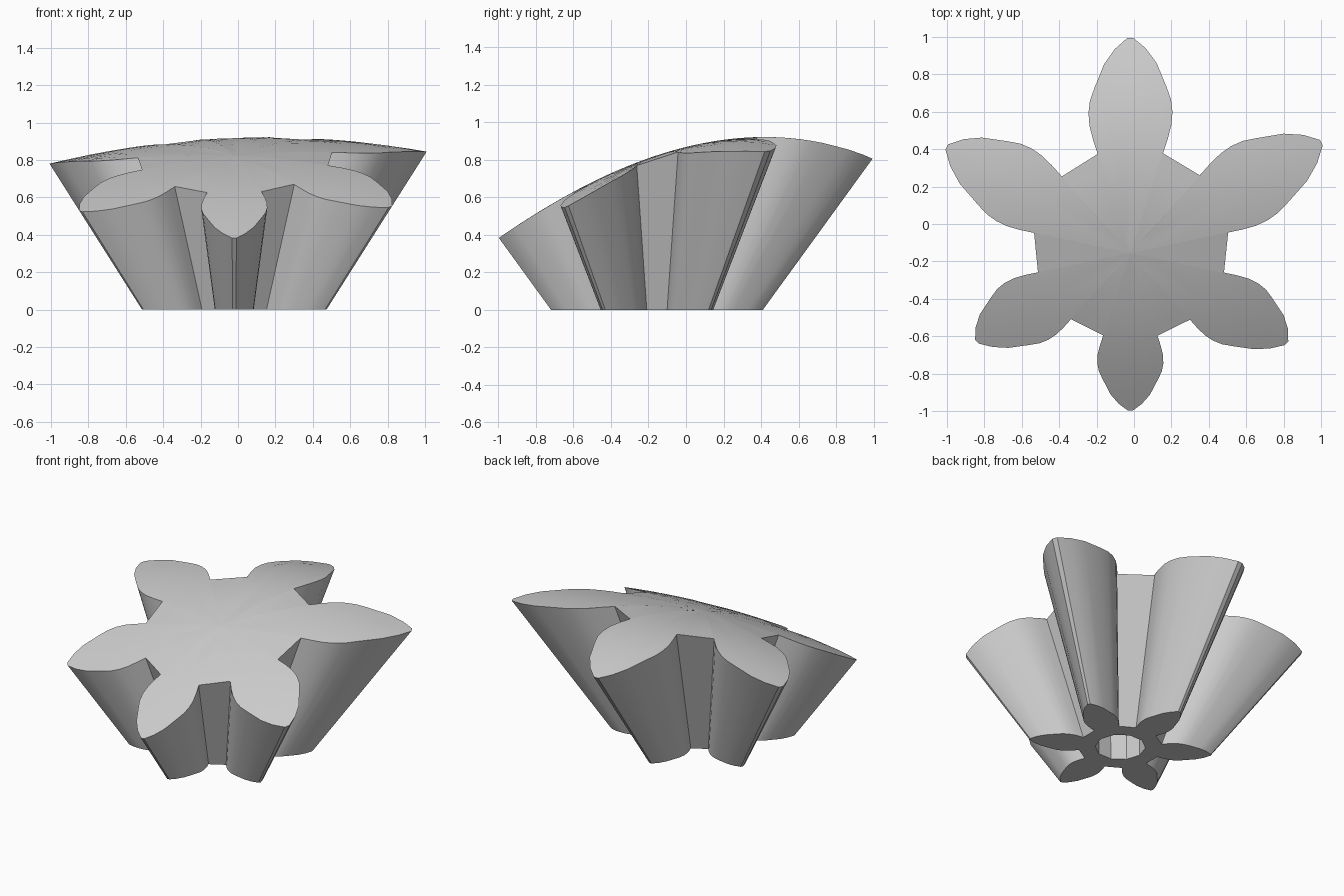
import bpy, bmesh, math
from mathutils import Vector, Matrix

cube = bpy.data.objects.get("Cube")
if cube:
    bpy.data.objects.remove(cube)

CENTRE = Vector((-0.02, -0.155))   # axis of the flared body
FLARE = 1.285                      # growth of the cross-section per unit height
HOLE_SIDES = 10

# Half of one petal, from notch corner to tip, at the base
HALF_PETAL = [(0.079, 0.245), (0.092, 0.28), (0.101, 0.315), (0.104, 0.348),
              (0.101, 0.38), (0.091, 0.413), (0.067, 0.484), (0.04, 0.53), (0.008, 0.565)]


def crown_height(x, y):
    """Tilted, gently domed top surface."""
    return (0.867 + 0.245 * y - 0.274 * y ** 2 - 0.034 * y ** 3
            + 0.025 * x - 0.105 * x ** 2 + 0.0165 * x * y)


def crown_point(p):
    """Follow the flare upward from base point p until it meets the dome."""
    z = 0.8
    for _ in range(40):
        q = CENTRE + p * (1 + FLARE * z)
        z = crown_height(q.x, q.y)
    return (q.x, q.y, z)


def ring_edges(verts):
    return [bm.edges.get((a, b)) or bm.edges.new((a, b))
            for a, b in zip(verts, verts[1:] + verts[:1])]


def skin(lower, upper):
    n = len(lower)
    for i in range(n):
        j = (i + 1) % n
        bm.faces.new((lower[i], lower[j], upper[j], upper[i]))


# Six-petal outline
petal = [Vector(p) for p in HALF_PETAL]
petal += [Vector((-p.x, p.y)) for p in reversed(petal)]
outline = [Matrix.Rotation(math.radians(60 * k), 2) @ p for k in range(6) for p in petal]

bm = bmesh.new()

# Flared sides
base = [bm.verts.new((*(CENTRE + p), 0)) for p in outline]
rim = [bm.verts.new(crown_point(p)) for p in outline]
skin(base, rim)

# Domed top, in rings closing on the middle
ring = rim
for t in (0.85, 0.7, 0.55, 0.4, 0.2):
    inner = [bm.verts.new(crown_point(p * t)) for p in outline]
    skin(ring, inner)
    ring = inner
hub = bm.verts.new(crown_point(Vector((0, 0))))
for a, b in zip(ring, ring[1:] + ring[:1]):
    bm.faces.new((a, b, hub))

# Socket in the underside
socket = []
for radius, z in ((0.155, 0), (0.155, 0.08), (0.165, 0.3)):
    socket.append([bm.verts.new((CENTRE.x + radius * math.cos(math.tau * i / HOLE_SIDES),
                                 CENTRE.y + radius * math.sin(math.tau * i / HOLE_SIDES), z))
                   for i in range(HOLE_SIDES)])
skin(socket[0], socket[1])
skin(socket[1], socket[2])
bm.faces.new(socket[2])

# Flat underside around the socket
bmesh.ops.triangle_fill(bm, use_beauty=True, use_dissolve=False, normal=(0, 0, -1),
                        edges=ring_edges(base) + ring_edges(socket[0]))
bmesh.ops.recalc_face_normals(bm, faces=bm.faces)

mesh = bpy.data.meshes.new("petal_body")
bm.to_mesh(mesh)
bm.free()
body = bpy.data.objects.new("petal_body", mesh)
bpy.context.collection.objects.link(body)

# Plain grey
grey = bpy.data.materials.new("plain_grey")
grey.use_nodes = True
colour = (0.6, 0.6, 0.6, 1)
grey.diffuse_color = colour
grey.node_tree.nodes["Principled BSDF"].inputs["Base Color"].default_value = colour
mesh.materials.append(grey)

bpy.ops.object.select_all(action='DESELECT')
body.select_set(True)
bpy.context.view_layer.objects.active = body
bpy.ops.object.shade_smooth_by_angle(angle=math.radians(30))
